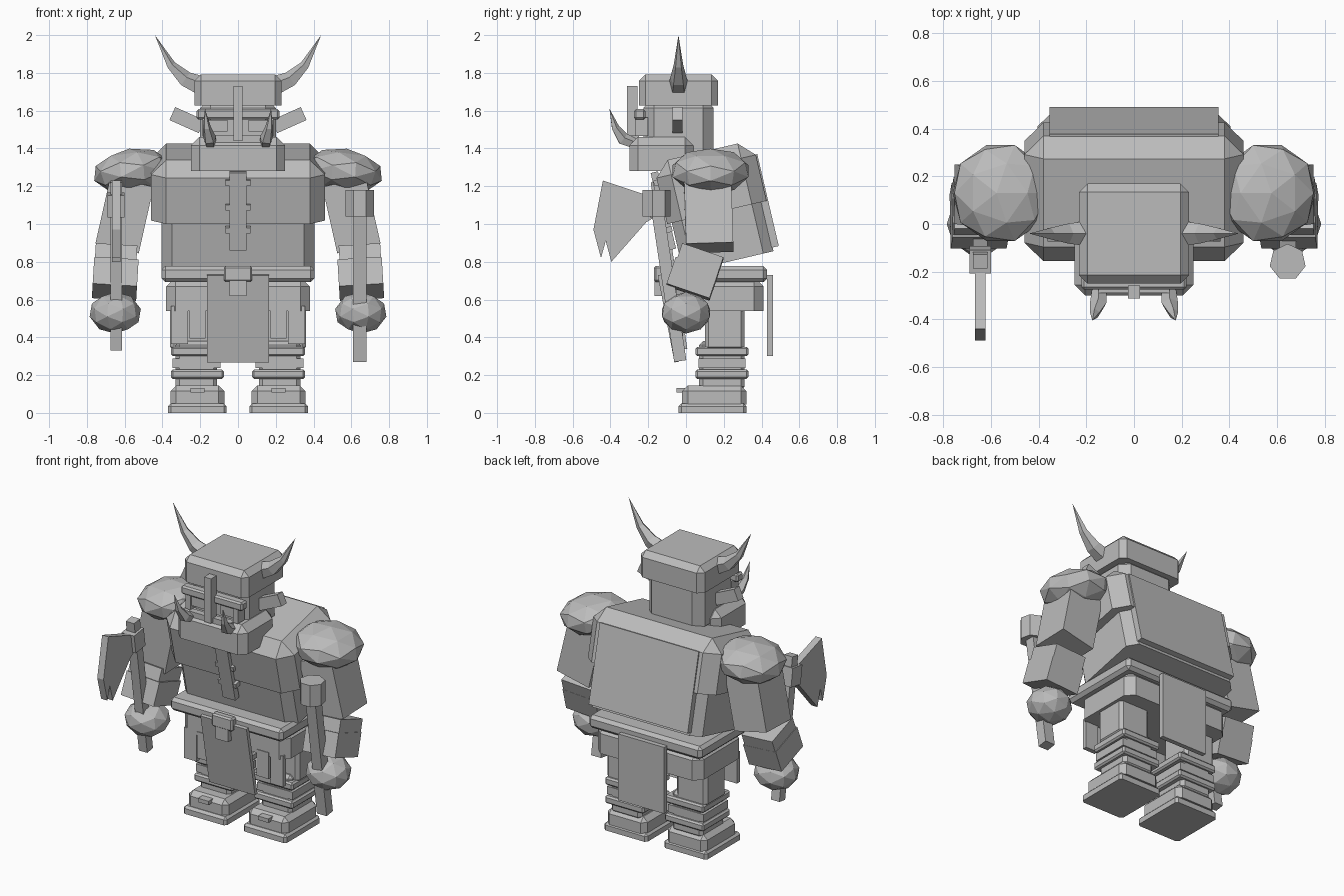
import bpy
import bmesh
from math import cos, sin, pi
from mathutils import Matrix, Vector, Euler

if "Cube" in bpy.data.objects:
    bpy.data.objects.remove(bpy.data.objects["Cube"])

GREY = (0.5, 0.5, 0.5, 1)
mat = bpy.data.materials.new("plain grey")
mat.use_nodes = True
mat.diffuse_color = GREY
mat.node_tree.nodes["Principled BSDF"].inputs["Base Color"].default_value = GREY


def emit(bm, name):
    bmesh.ops.recalc_face_normals(bm, faces=bm.faces[:])
    mesh = bpy.data.meshes.new(name)
    bm.to_mesh(mesh)
    mesh.materials.append(mat)
    bpy.context.collection.objects.link(bpy.data.objects.new(name, mesh))


def finish(bm, name, pair):
    """Make one object, or a left one and its mirrored right twin."""
    if not pair:
        emit(bm, name)
    else:
        emit(bm, "left_" + name)
        bm.transform(Matrix.Scale(-1, 4, Vector((1, 0, 0))))
        emit(bm, "right_" + name)
    bm.free()


def place(center, rot):
    return Matrix.Translation(center) @ Euler(rot).to_matrix().to_4x4()


def box(name, center, size, bevel=0, rot=(0, 0, 0), pair=False, keep_bottom=False):
    bm = bmesh.new()
    bmesh.ops.create_cube(bm, size=1)
    bm.transform(Matrix.Diagonal((*size, 1)))
    if bevel:
        edges = [e for e in bm.edges
                 if not (keep_bottom and all(v.co.z < 0 for v in e.verts))]
        bmesh.ops.bevel(bm, geom=edges, offset=bevel, segments=1,
                        affect='EDGES', profile=0.5)
    bm.transform(place(center, rot))
    finish(bm, name, pair)


def gem(name, center, scale, rot):
    """Rounded sixty-sided lump: hull of an icosahedron and its face centres."""
    bm = bmesh.new()
    bmesh.ops.create_icosphere(bm, subdivisions=1, radius=1)
    points = [v.co.normalized() for v in bm.verts]
    points += [f.calc_center_median().normalized() for f in bm.faces]
    bm.clear()
    bmesh.ops.convex_hull(bm, input=[bm.verts.new(p) for p in points])
    bm.transform(place(center, rot) @ Matrix.Diagonal((*scale, 1)))
    finish(bm, name, True)


def spike(name, path, across, sides=5):
    """Tapered horn through (x, y, z, radius) points, closing at the last."""
    bm = bmesh.new()
    pts = [Vector(p[:3]) for p in path]
    rings = []
    for i, p in enumerate(path[:-1]):
        along = (pts[i + 1] - pts[max(i - 1, 0)]).normalized()
        side = along.cross(Vector(across)).normalized()
        up = side.cross(along)
        rings.append([bm.verts.new(pts[i] + p[3] * (side * cos(2 * pi * k / sides) + up * sin(2 * pi * k / sides)))
                      for k in range(sides)])
    tip = bm.verts.new(pts[-1])
    bm.faces.new(rings[0])
    for k in range(sides):
        n = (k + 1) % sides
        for a, b in zip(rings, rings[1:]):
            bm.faces.new((a[k], a[n], b[n], b[k]))
        bm.faces.new((rings[-1][k], rings[-1][n], tip))
    finish(bm, name, True)


def prism(name, outline, x, thick):
    """Extrude a side-on (y, z) outline along x."""
    bm = bmesh.new()
    face = bm.faces.new([bm.verts.new((x - thick / 2, y, z)) for y, z in outline])
    new = bmesh.ops.extrude_face_region(bm, geom=[face])
    bmesh.ops.translate(bm, vec=(thick, 0, 0),
                        verts=[g for g in new["geom"] if isinstance(g, bmesh.types.BMVert)])
    finish(bm, name, False)


LEAN = (0.23, 0, 0)

# Boots and legs
box("sole", (0.215, 0.14, 0.025), (0.31, 0.36, 0.05), 0.015, pair=True, keep_bottom=True)
box("boot", (0.215, 0.15, 0.095), (0.285, 0.34, 0.1), 0.03, pair=True, keep_bottom=True)
box("boot_buckle", (0.215, -0.025, 0.12), (0.075, 0.05, 0.025), pair=True)
box("shin", (0.22, 0.19, 0.25), (0.22, 0.24, 0.26), 0.02, pair=True)
for label, z in (("lower", 0.205), ("upper", 0.325)):
    box(label + "_shin_band", (0.215, 0.19, z), (0.28, 0.28, 0.05), 0.01, pair=True)
box("shin_guard", (0.22, 0.19, 0.262), (0.255, 0.25, 0.05), pair=True)
box("thigh", (0.25, 0.205, 0.45), (0.22, 0.21, 0.24), 0.02, pair=True)
box("outer_hip_plate", (0.31, -0.03, 0.465), (0.09, 0.03, 0.2), pair=True)
box("inner_hip_plate", (0.215, -0.04, 0.48), (0.085, 0.03, 0.17), pair=True)

# Hips, belt and cloths
box("hips", (0, 0.18, 0.63), (0.76, 0.46, 0.18), 0.05, keep_bottom=True)
box("belt", (0, 0.15, 0.735), (0.81, 0.56, 0.085), 0.02)
box("buckle", (0, -0.145, 0.735), (0.15, 0.05, 0.085), 0.01)
box("buckle_drop", (0, -0.145, 0.67), (0.09, 0.045, 0.1))
box("front_cloth", (0, -0.093, 0.5), (0.33, 0.025, 0.47), rot=(0.19, 0, 0))
box("back_cloth", (0, 0.445, 0.515), (0.33, 0.03, 0.43))

# Leaning torso with chest strap and back panel
box("belly", (0, 0.179, 0.995), (0.81, 0.49, 0.4), 0.055, LEAN, keep_bottom=True)
box("chest", (0, 0.126, 1.222), (0.92, 0.54, 0.33), 0.08, LEAN, keep_bottom=True)
box("back_panel", (0, 0.405, 1.12), (0.71, 0.06, 0.5), rot=LEAN)
box("chest_strap", (0, -0.12, 1.07), (0.09, 0.04, 0.42), rot=LEAN)
for i, z in enumerate((0.97, 1.09, 1.22)):
    box(f"strap_bar_{i + 1}", (0, -0.1 - 0.23 * (z - 1), z), (0.13, 0.04, 0.03), rot=LEAN)

# Head, jaw and face
box("head", (0, -0.04, 1.5), (0.4, 0.37, 0.34), 0.055)
box("jaw", (0, -0.13, 1.37), (0.5, 0.34, 0.18), 0.045, keep_bottom=True)
box("helmet", (0, -0.04, 1.71), (0.46, 0.42, 0.165), 0.035, keep_bottom=True)
box("brow_band", (0, -0.245, 1.58), (0.44, 0.06, 0.055), 0.01)
box("nose_guard", (0, -0.285, 1.585), (0.05, 0.055, 0.29))
box("eye", (0.105, -0.235, 1.52), (0.1, 0.05, 0.06), pair=True)
box("cheek", (0.17, -0.235, 1.515), (0.035, 0.07, 0.1), pair=True)
box("lip", (0, -0.27, 1.45), (0.3, 0.04, 0.035))
box("ear", (0.27, -0.045, 1.55), (0.17, 0.055, 0.075), rot=(0, -0.42, 0), pair=True)
spike("horn", ((0.2, -0.04, 1.73, 0.055), (0.28, -0.04, 1.765, 0.045),
               (0.355, -0.04, 1.84, 0.026), (0.44, -0.04, 2.0, 0)), across=(0, 1, 0))
spike("tusk", ((0.145, -0.26, 1.42, 0.03), (0.15, -0.335, 1.45, 0.036),
               (0.165, -0.375, 1.51, 0.022), (0.175, -0.405, 1.61, 0)), across=(1, 0, 0))

# Arms
gem("shoulder", (0.56, 0.13, 1.28), (0.21, 0.215, 0.12), rot=(0, 0.14, 0))
box("upper_arm", (0.6, 0.12, 1.05), (0.235, 0.25, 0.36), rot=(0.03, -0.22, 0), pair=True)
box("forearm", (0.65, 0.06, 0.77), (0.22, 0.23, 0.18), rot=(-0.33, -0.06, 0), pair=True)
box("bracer", (0.65, 0.035, 0.71), (0.235, 0.24, 0.15), rot=(-0.33, -0.06, 0), pair=True)
gem("hand", (0.65, 0.0, 0.53), (0.138, 0.135, 0.11), rot=(0, 0, 0))

# Hammer in the left hand
GRIP = (0.15, 0, 0)
box("hammer_handle", (0.645, -0.09, 0.67), (0.07, 0.065, 0.8), rot=GRIP)
bm = bmesh.new()
bmesh.ops.create_cone(bm, cap_ends=True, segments=7, radius1=0.077, radius2=0.077, depth=0.14)
bm.transform(place((0.645, -0.16, 1.11), (0, 0, 0)))
finish(bm, "hammer_head", False)

# Axe in the right hand
box("axe_handle", (-0.645, -0.09, 0.78), (0.06, 0.06, 0.9), rot=GRIP)
box("axe_socket", (-0.645, -0.15, 1.1), (0.09, 0.1, 0.12), rot=GRIP)
prism("axe_blade", ((-0.44, 1.23), (-0.2, 1.15), (-0.16, 1.14), (-0.16, 1.04), (-0.21, 1.01),
                    (-0.395, 0.8), (-0.425, 0.91), (-0.45, 0.82), (-0.49, 0.97)), -0.645, 0.045)
